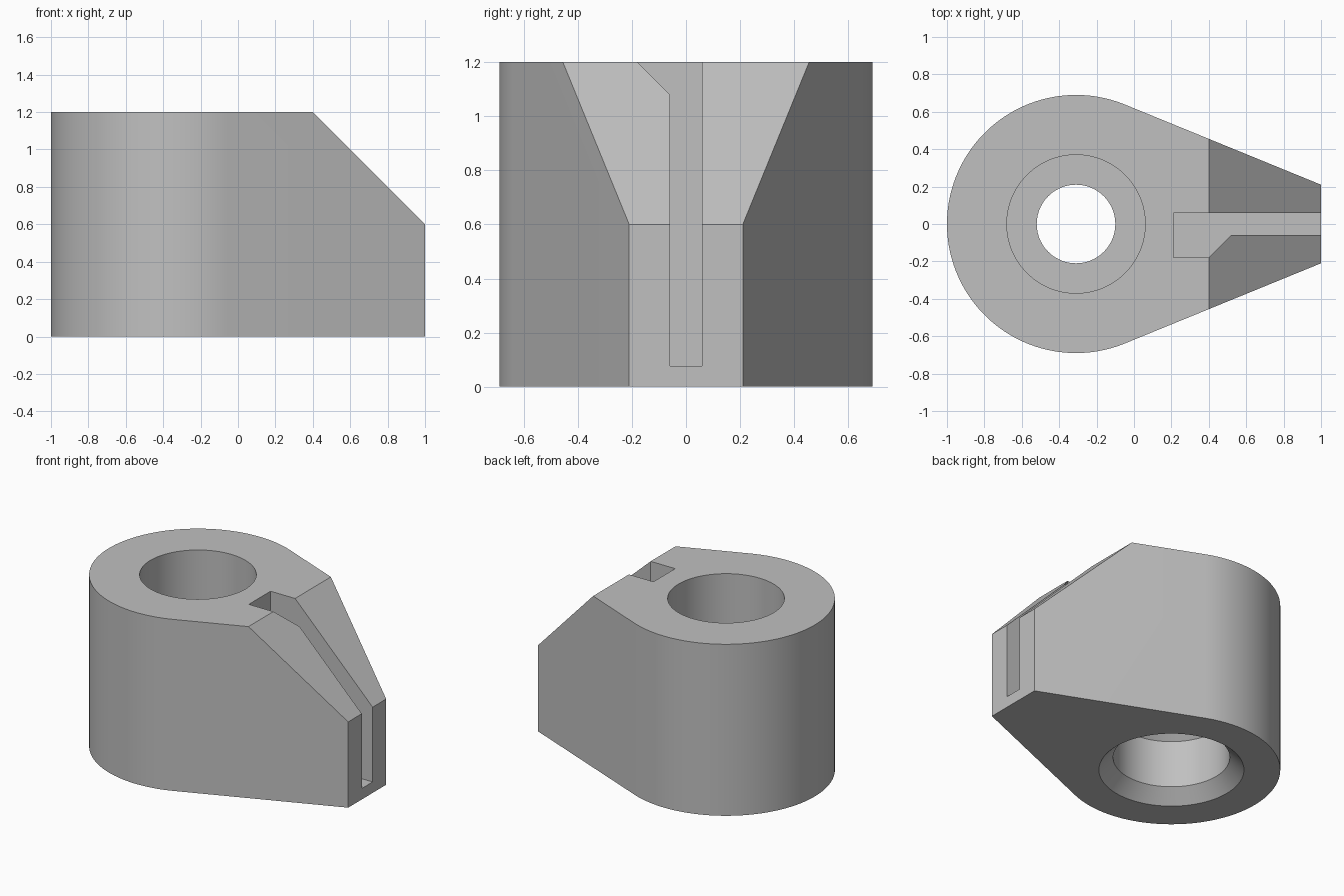
import bpy
import bmesh
import math

if "Cube" in bpy.data.objects:
    bpy.data.objects.remove(bpy.data.objects["Cube"], do_unlink=True)

HEIGHT = 1.2
BORE_X = -0.31
BODY_R = 0.69
TIP_Y = 0.21

grey = bpy.data.materials.new("plain_grey")
grey.use_nodes = True
COLOUR = (0.53, 0.53, 0.53, 1)
grey.diffuse_color = COLOUR
grey.node_tree.nodes["Principled BSDF"].inputs["Base Color"].default_value = COLOUR


def make_object(name, bm):
    bmesh.ops.recalc_face_normals(bm, faces=bm.faces)
    mesh = bpy.data.meshes.new(name)
    bm.to_mesh(mesh)
    bm.free()
    mesh.materials.append(grey)
    obj = bpy.data.objects.new(name, mesh)
    bpy.context.collection.objects.link(obj)
    return obj


def prism(outline, z0, z1):
    bm = bmesh.new()
    face = bm.faces.new([bm.verts.new((x, y, z0)) for x, y in outline])
    top = bmesh.ops.extrude_face_region(bm, geom=[face])["geom"]
    verts = [v for v in top if isinstance(v, bmesh.types.BMVert)]
    bmesh.ops.translate(bm, verts=verts, vec=(0, 0, z1 - z0))
    return bm


def lathe(profile, centre_x, steps=96):
    # Closed solid of revolution from (radius, height) pairs
    bm = bmesh.new()
    rings = []
    for r, z in profile:
        angles = [2 * math.pi * i / steps for i in range(steps)]
        rings.append([bm.verts.new((centre_x + r * math.cos(a), r * math.sin(a), z))
                      for a in angles])
    for low, high in zip(rings, rings[1:]):
        for i in range(steps):
            j = (i + 1) % steps
            bm.faces.new((low[i], low[j], high[j], high[i]))
    bm.faces.new(rings[0])
    bm.faces.new(rings[-1])
    return bm


def cut(target, cutter):
    mod = target.modifiers.new("cut", "BOOLEAN")
    mod.operation = "DIFFERENCE"
    mod.solver = "EXACT"
    mod.object = cutter
    bpy.context.view_layer.objects.active = target
    bpy.ops.object.modifier_apply(modifier=mod.name)
    bpy.data.objects.remove(cutter, do_unlink=True)


# Teardrop body: round boss with flanks tangent to a narrow nose
dx, dy = 1 - BORE_X, TIP_Y
tangent = math.atan2(dy, dx) + math.acos(BODY_R / math.hypot(dx, dy))
ARC = 96
outline = [(1, -TIP_Y), (1, TIP_Y)]
for i in range(ARC + 1):
    a = tangent + (2 * math.pi - 2 * tangent) * i / ARC
    outline.append((BORE_X + BODY_R * math.cos(a), BODY_R * math.sin(a)))
bm = prism(outline, 0, HEIGHT)

# Sloping cut across the top of the nose
bmesh.ops.bisect_plane(bm, geom=bm.verts[:] + bm.edges[:] + bm.faces[:],
                       plane_co=(0.4, 0, HEIGHT), plane_no=(1, 0, 1), clear_outer=True)
bmesh.ops.holes_fill(bm, edges=[e for e in bm.edges if e.is_boundary], sides=0)
body = make_object("clamp_body", bm)

# Stepped bore: flared mouth below, tapered web, open counterbore above
bore = lathe([(0.48, -0.02), (0.37, 0.09), (0.37, 0.42), (0.21, 0.58),
              (0.21, 0.66), (0.37, 0.66), (0.37, HEIGHT + 0.1)], BORE_X)
cut(body, make_object("bore_cutter", bore))

# Slot through the nose, widening into a side pocket
slot = [(0.21, 0.06), (1.1, 0.06), (1.1, -0.06), (0.52, -0.06), (0.4, -0.18), (0.21, -0.18)]
cut(body, make_object("slot_cutter", prism(slot, 0.077, HEIGHT + 0.1)))

# Smooth round walls, crisp edges
bpy.ops.object.select_all(action="DESELECT")
body.select_set(True)
bpy.context.view_layer.objects.active = body
bpy.ops.object.shade_smooth_by_angle(angle=math.radians(25))
